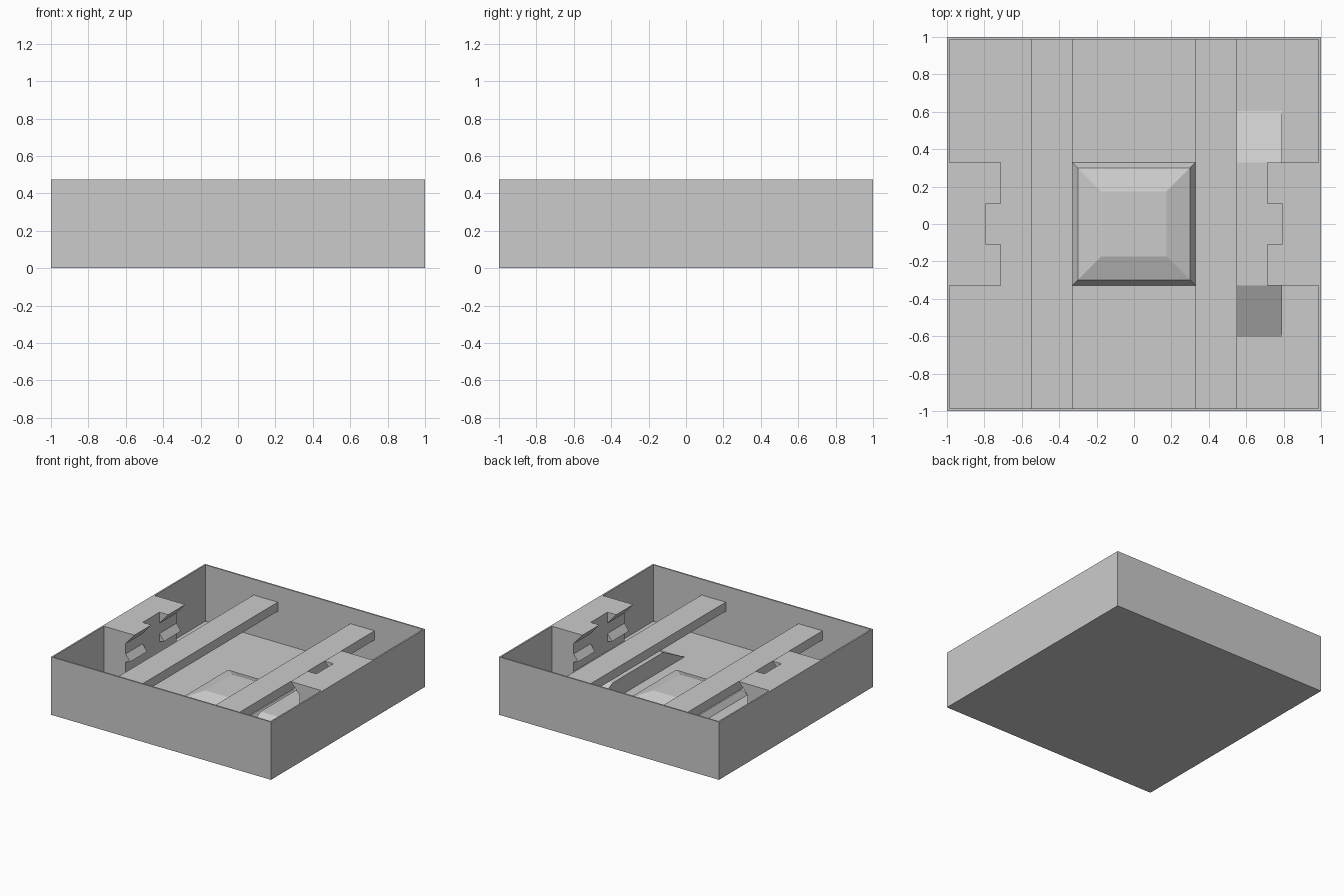
import bpy
import bmesh
from mathutils import Vector

cube = bpy.data.objects.get("Cube")
if cube:
    bpy.data.objects.remove(cube, do_unlink=True)

HEIGHT = 0.475
WALL = 0.0125
INNER = 1 - WALL

grey = bpy.data.materials.new("light grey")
grey.use_nodes = True
colour = (0.6, 0.6, 0.6, 1)
grey.diffuse_color = colour
grey.node_tree.nodes["Principled BSDF"].inputs["Base Color"].default_value = colour


def finish(name, bm):
    bmesh.ops.recalc_face_normals(bm, faces=bm.faces)
    mesh = bpy.data.meshes.new(name)
    bm.to_mesh(mesh)
    bm.free()
    mesh.materials.append(grey)
    obj = bpy.data.objects.new(name, mesh)
    bpy.context.collection.objects.link(obj)
    return obj


def prism(name, outline, direction):
    """Extrude a flat outline of 3D points along a direction."""
    bm = bmesh.new()
    face = bm.faces.new([bm.verts.new(p) for p in outline])
    result = bmesh.ops.extrude_face_region(bm, geom=[face], use_keep_orig=True)
    moved = [v for v in result["geom"] if isinstance(v, bmesh.types.BMVert)]
    bmesh.ops.translate(bm, verts=moved, vec=Vector(direction))
    return finish(name, bm)


def xz_prism(name, profile, y0, y1):
    return prism(name, [(x, y0, z) for x, z in profile], (0, y1 - y0, 0))


def square(bm, half, z):
    return [bm.verts.new((sx * half, sy * half, z))
            for sx, sy in ((-1, -1), (1, -1), (1, 1), (-1, 1))]


def square_loft(name, levels):
    """Join square rings (half width, height) into a closed solid."""
    bm = bmesh.new()
    rings = [square(bm, half, z) for half, z in levels]
    for low, high in zip(rings, rings[1:]):
        for i in range(4):
            j = (i + 1) % 4
            bm.faces.new((low[i], low[j], high[j], high[i]))
    bm.faces.new(rings[0])
    bm.faces.new(rings[-1])
    return finish(name, bm)


# Open tray: up the outside, over the rim and down to the inner floor
square_loft("tray", [(1, 0), (1, HEIGHT), (INNER, HEIGHT), (INNER, WALL)])

# Raised centre pad with steep edge and shallow sloped top
square_loft("centre_pad", [(0.33, WALL), (0.3, 0.06), (0.175, 0.105)])

for side, label in ((-1, "right"), (1, "left")):
    # Cross beam running from front to back
    beam = [(side * x, z) for x, z in
            ((0.33, 0.27), (0.55, 0.27), (0.55, 0.345), (0.33, 0.345))]
    xz_prism(label + "_beam", beam, -INNER, INNER)

    # Side block with a plain middle and two overhanging lips
    plain = [(side * x, z) for x, z in
             ((INNER, WALL), (INNER, HEIGHT), (0.79, HEIGHT), (0.79, WALL))]
    xz_prism(label + "_block_middle", plain, -0.11, 0.11)
    lipped = [(side * x, z) for x, z in
              ((INNER, WALL), (INNER, HEIGHT), (0.71, HEIGHT), (0.79, 0.385),
               (0.79, 0.3), (0.75, 0.245), (0.79, 0.235), (0.79, WALL))]
    for end, place in ((-1, "front"), (1, "back")):
        xz_prism(f"{label}_block_{place}", lipped, end * 0.11, end * 0.33)

# Low platform with a ramp at each end, beside the left block
ramp = [(0.437, y, z) for y, z in
        ((-0.605, WALL), (0.605, WALL), (0.33, 0.155), (-0.33, 0.155))]
prism("ramp_platform", ramp, (0.353, 0, 0))
